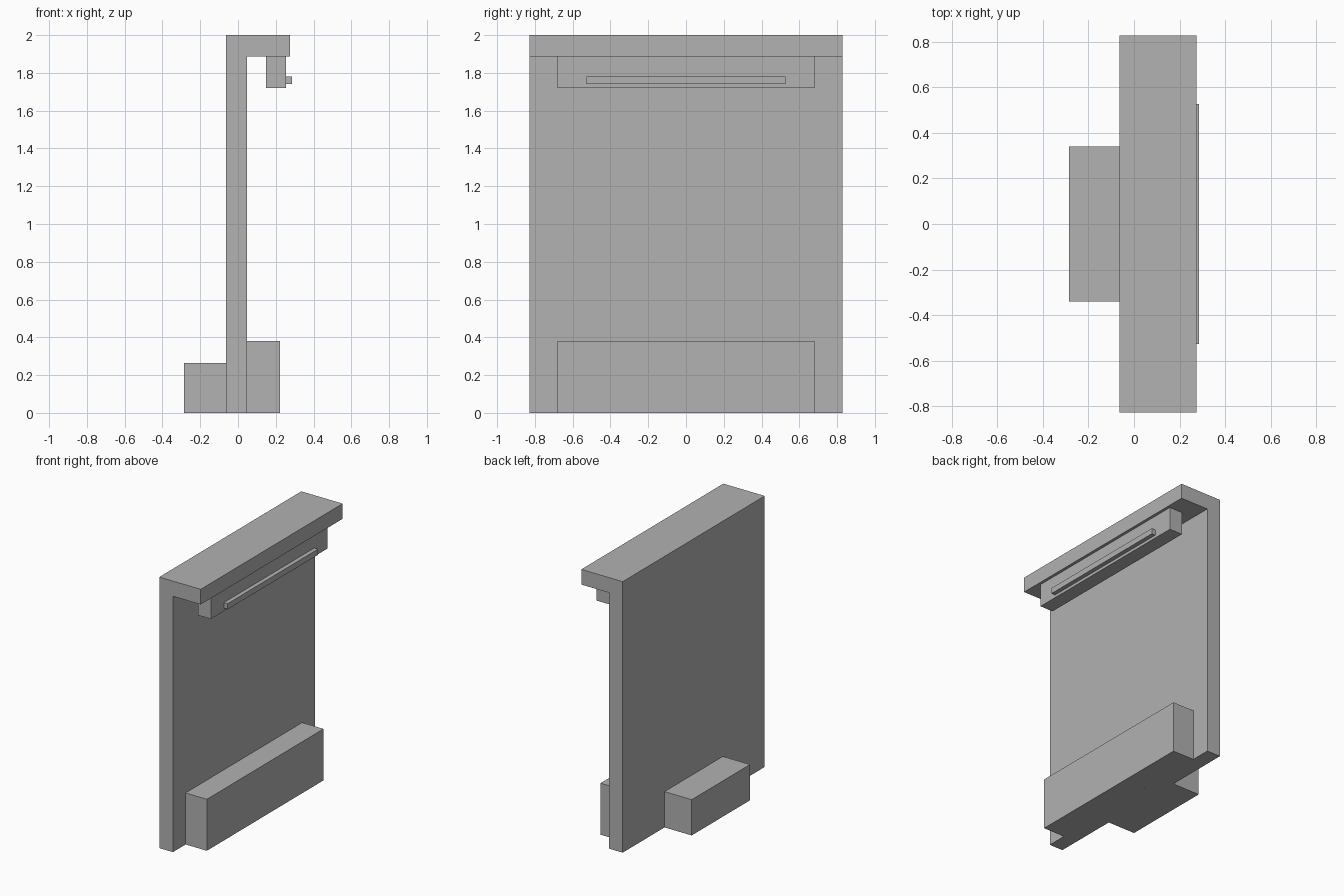
import bpy
import bmesh

cube = bpy.data.objects.get("Cube")
if cube:
    bpy.data.objects.remove(cube, do_unlink=True)

grey = bpy.data.materials.new("plain_grey")
grey.use_nodes = True
colour = (0.445, 0.445, 0.445, 1)
grey.diffuse_color = colour
grey.node_tree.nodes["Principled BSDF"].inputs["Base Color"].default_value = colour


def extrude_profile(name, profile, half_width):
    """Extrude an x-z outline along y, symmetric about y = 0."""
    bm = bmesh.new()
    face = bm.faces.new([bm.verts.new((x, -half_width, z)) for x, z in profile])
    new = bmesh.ops.extrude_face_region(bm, geom=[face])["geom"]
    verts = [v for v in new if isinstance(v, bmesh.types.BMVert)]
    bmesh.ops.translate(bm, verts=verts, vec=(0, 2 * half_width, 0))
    bmesh.ops.recalc_face_normals(bm, faces=bm.faces)
    mesh = bpy.data.meshes.new(name)
    bm.to_mesh(mesh)
    bm.free()
    mesh.materials.append(grey)
    obj = bpy.data.objects.new(name, mesh)
    bpy.context.collection.objects.link(obj)
    return obj


def box(name, x0, x1, z0, z1, half_width):
    return extrude_profile(name, [(x0, z0), (x1, z0), (x1, z1), (x0, z1)], half_width)


back, front = -0.063, 0.048      # wall faces
under, lip = 1.888, 0.275        # canopy underside and outer edge

# Wall and overhanging canopy as one L-shaped section
extrude_profile("wall_with_canopy",
                [(back, 0), (front, 0), (front, under), (lip, under), (lip, 2), (back, 2)],
                0.828)

# Box hanging under the canopy, with a thin bar on its face
box("hanging_box", 0.148, 0.254, 1.719, under, 0.68)
box("thin_bar", 0.254, 0.285, 1.74, 1.782, 0.527)

# Blocks on the floor on each side of the wall
box("bench_block", front, 0.222, 0, 0.38, 0.68)
box("rear_block", -0.285, back, 0, 0.264, 0.34)
